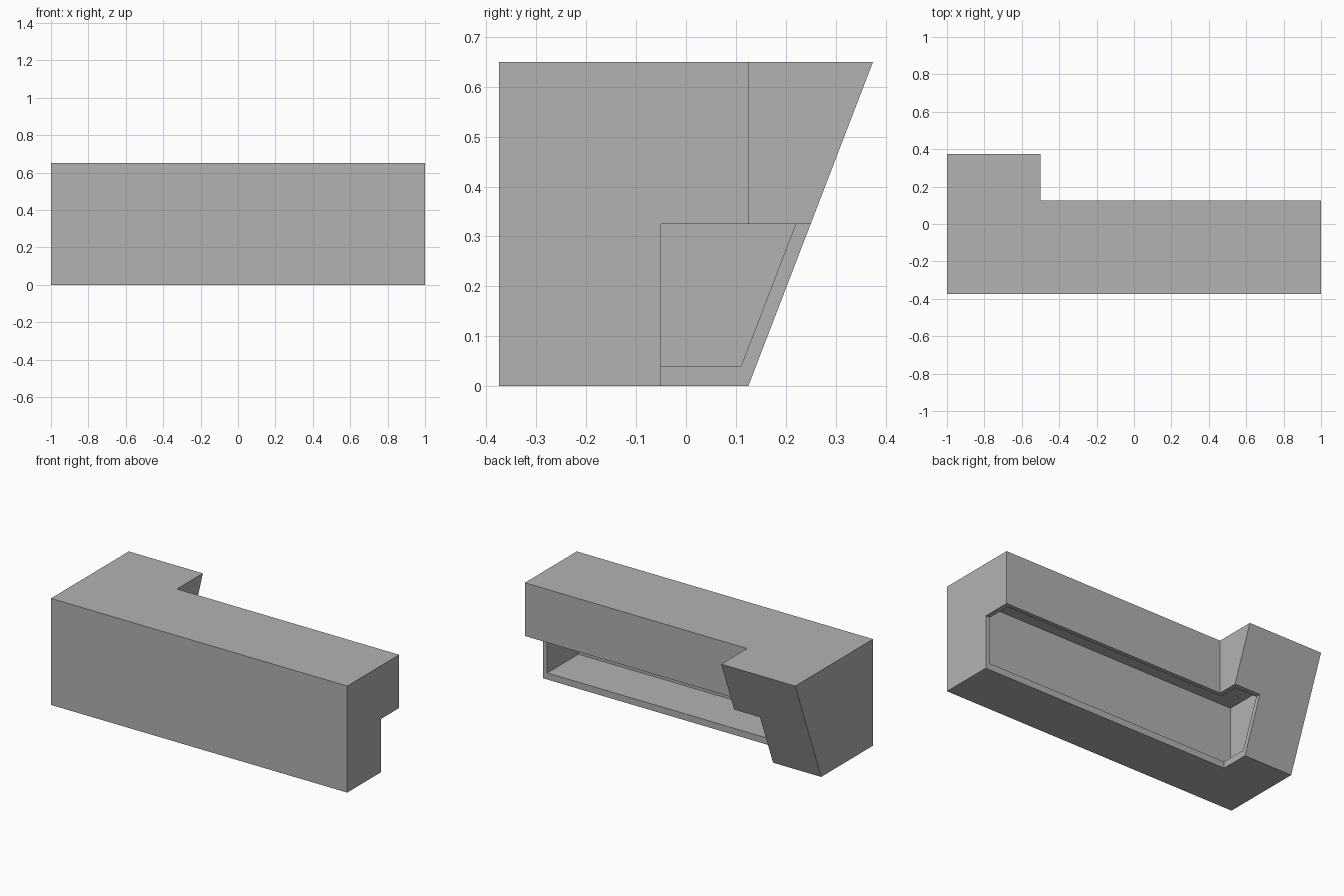
import bpy
import bmesh

cube = bpy.data.objects.get("Cube")
if cube:
    bpy.data.objects.remove(cube, do_unlink=True)

grey = bpy.data.materials.new("plain grey")
grey.use_nodes = True
colour = (0.448, 0.448, 0.448, 1)
grey.diffuse_color = colour
grey.node_tree.nodes["Principled BSDF"].inputs["Base Color"].default_value = colour

SLOPE = 0.25 / 0.65  # outward lean of the wing's back wall


def slanted_l(name, x0, x1, wing_x, front, back, z0, z1, inset=0):
    """L-shaped block whose short wing leans outward toward the top."""
    bm = bmesh.new()
    rings = []
    for z in (z0, z1):
        wing_back = 0.125 + SLOPE * z - inset
        plan = [(x0, front), (x1, front), (x1, back),
                (wing_x, back), (wing_x, wing_back), (x0, wing_back)]
        rings.append([bm.verts.new((x, y, z)) for x, y in plan])
    low, high = rings
    bm.faces.new(low[::-1])
    bm.faces.new(high)
    for i in range(len(low)):
        j = (i + 1) % len(low)
        bm.faces.new((low[i], low[j], high[j], high[i]))
    bmesh.ops.remove_doubles(bm, verts=bm.verts, dist=1e-5)
    bmesh.ops.recalc_face_normals(bm, faces=bm.faces)
    return finish(bm, name)


def box(name, lo, hi):
    bm = bmesh.new()
    bmesh.ops.create_cube(bm, size=1)
    for v in bm.verts:
        v.co = [hi[i] if v.co[i] > 0 else lo[i] for i in range(3)]
    return finish(bm, name)


def finish(bm, name):
    mesh = bpy.data.meshes.new(name)
    bm.to_mesh(mesh)
    bm.free()
    mesh.materials.append(grey)
    obj = bpy.data.objects.new(name, mesh)
    bpy.context.collection.objects.link(obj)
    return obj


def cut(target, cutter):
    cutter.hide_render = True
    mod = target.modifiers.new(cutter.name, "BOOLEAN")
    mod.operation = "DIFFERENCE"
    mod.solver = "EXACT"
    mod.object = cutter
    bpy.context.view_layer.objects.active = target
    bpy.ops.object.modifier_apply(modifier=mod.name)
    bpy.data.objects.remove(cutter, do_unlink=True)


# Outer shell
shell = slanted_l("hollow_shell", -1, 1, -0.5, -0.375, 0.125, 0, 0.65)

# Hollow interior
cut(shell, slanted_l("interior_cutter", -0.972, 0.972, -0.528,
                     -0.35, 0.1, 0.04, 0.615, inset=0.03))

# Open notch beneath the rear overhang
cut(shell, box("notch_cutter", (-0.675, -0.05, -1), (1.5, 1, 0.325)))
